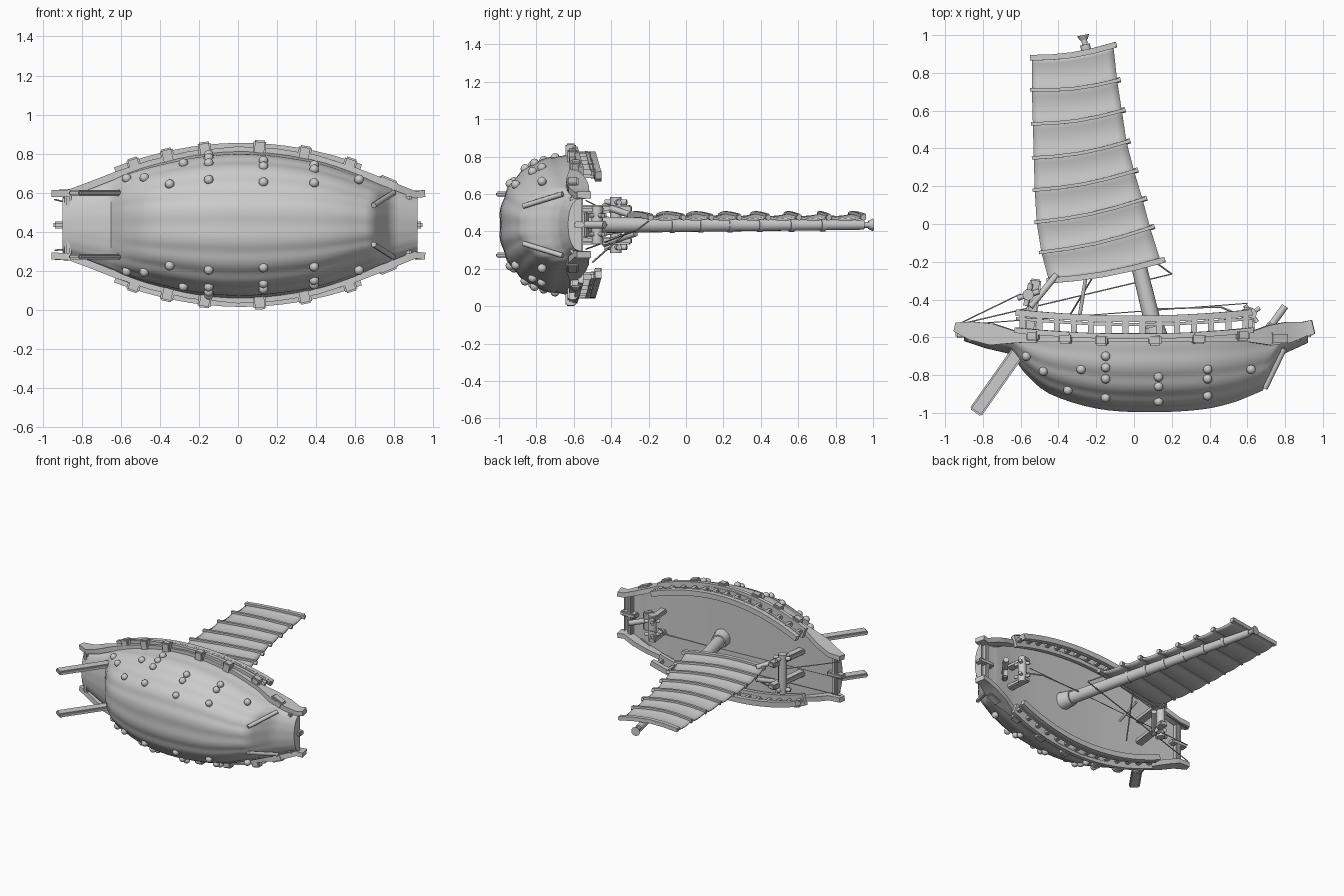
import bpy, bmesh, math
from mathutils import Vector, Matrix

if "Cube" in bpy.data.objects:
    bpy.data.objects.remove(bpy.data.objects["Cube"])

C = 0.435  # height of the ship's centre plane (the ship lies on its side axis, masthead to +y)


def P(x, y, s=0.0):
    return Vector((x, y, C + s))


def finish(name, bm, smooth=True):
    bmesh.ops.recalc_face_normals(bm, faces=bm.faces)
    me = bpy.data.meshes.new(name)
    bm.to_mesh(me)
    bm.free()
    ob = bpy.data.objects.new(name, me)
    bpy.context.collection.objects.link(ob)
    bpy.ops.object.select_all(action='DESELECT')
    ob.select_set(True)
    bpy.context.view_layer.objects.active = ob
    if smooth:
        bpy.ops.object.shade_smooth_by_angle(angle=math.radians(38))
    return ob


def rod(name, p, q, r, r2=None, n=10):
    d = q - p
    bm = bmesh.new()
    m = Matrix.Translation((p + q) / 2) @ d.to_track_quat('Z', 'Y').to_matrix().to_4x4()
    bmesh.ops.create_cone(bm, cap_ends=True, segments=n, radius1=r,
                          radius2=r if r2 is None else r2, depth=d.length, matrix=m)
    return finish(name, bm)


def bar(name, pts, w, h):
    """Rectangular section swept along pts; w = half thickness, h = half height per point."""
    bm = bmesh.new()
    rings = []
    for i, p in enumerate(pts):
        t = (pts[min(i + 1, len(pts) - 1)] - pts[max(i - 1, 0)]).normalized()
        side = t.cross(Vector((0, 1, 0))).normalized()
        up = side.cross(t)
        hh = h[i] if isinstance(h, list) else h
        rings.append([bm.verts.new(p + side * w * a + up * hh * b)
                      for a, b in ((1, 1), (-1, 1), (-1, -1), (1, -1))])
    for a, b in zip(rings, rings[1:]):
        for j in range(4):
            bm.faces.new((a[j], a[(j + 1) % 4], b[(j + 1) % 4], b[j]))
    bm.faces.new(rings[0])
    bm.faces.new(rings[-1])
    return finish(name, bm)


def box(name, c, size, rot=None, bevel=0.008):
    bm = bmesh.new()
    m = Matrix.Translation(c) @ (rot or Matrix()) @ Matrix.Diagonal((*size, 1))
    bmesh.ops.create_cube(bm, size=1, matrix=m)
    bmesh.ops.bevel(bm, geom=bm.edges[:], offset=bevel, segments=2, affect='EDGES')
    return finish(name, bm)


# Hull stations: top x, keel x, half width, sheer y, keel y
ST = [(-.90, -.90, .14, -.56, -.62), (-.78, -.78, .185, -.57, -.66), (-.65, -.65, .235, -.58, -.69),
      (-.58, -.58, .265, -.585, -.79), (-.45, -.45, .305, -.59, -.90), (-.2, -.2, .36, -.6, -.98),
      (.07, .07, .375, -.6, -1.0), (.38, .36, .335, -.595, -.985), (.61, .55, .265, -.585, -.94),
      (.75, .68, .21, -.57, -.885), (.79, .79, .195, -.57, -.69), (.92, .92, .14, -.56, -.63)]
POW = 2.25


def station(f):
    i = min(int(f), len(ST) - 2)
    u = f - i
    a, b = ST[i], ST[i + 1]
    if not 3 <= i <= 7:
        return [p + (q - p) * u for p, q in zip(a, b)]
    o, e = ST[i - 1] if i > 3 else a, ST[i + 2]
    return [.5 * (2 * p + (q - m) * u + (2 * m - 5 * p + 4 * q - n) * u * u
                  + (3 * p - m - 3 * q + n) * u ** 3) for m, p, q, n in zip(o, a, b, e)]


def at_x(x):
    fs = [k / 20 for k in range(20 * (len(ST) - 1) + 1)]
    return min((station(f) for f in fs), key=lambda s: abs(s[0] - x))


# Hull shell with raised plank seams
bm = bmesh.new()
N, SUB = 72, 4
grid = []
for k in range(SUB * (len(ST) - 1) + 1):
    xt, xb, w, t, kl = station(k / SUB)
    ring = []
    for j in range(N + 1):
        a = math.pi * j / N
        c, s = math.cos(a), math.sin(a)
        ridge = 1 - .016 * abs(math.sin(9 * a)) ** 3 * min(1, (t - kl) * 4)
        z = math.copysign(abs(c) ** (2 / POW), c) * w * ridge
        d = max(s, 0) ** (2 / POW) * ridge
        ring.append(bm.verts.new(P(xt + (xb - xt) * d, t - (t - kl) * d, z)))
    grid.append(ring)
for a, b in zip(grid, grid[1:]):
    for j in range(N):
        bm.faces.new((a[j], a[j + 1], b[j + 1], b[j]))
bm.faces.new(grid[0])
bm.faces.new(grid[-1])
finish("hull", bm)

# Deck
bm = bmesh.new()
rows = []
for k in range(45):
    st = station(k / 4)
    rows.append([bm.verts.new(P(st[0], st[3] - .022, s * st[2] * .985)) for s in (-1, 0, 1)])
for a, b in zip(rows, rows[1:]):
    for j in range(2):
        bm.faces.new((a[j], a[j + 1], b[j + 1], b[j]))
finish("deck", bm)

# Bow panel frame
for s in (-1, 1):
    rod("bow_panel_edge", P(.695, -.87, s * .10), P(.797, -.66, s * .165), .014)

POSTS = [-.59 + i * 1.18 / 13 for i in range(14)]
BLOCKS = (-.53, -.36, -.17, .11, .34, .57)


def rail_s(x):
    return .408 - .30 * (x - .02) ** 2


def rail_y(x):
    return -.527 + .085 * x * x


for s in (-1, 1):
    # Gunwales rising to the ends
    xs = [-.95, -.86, -.75, -.62, -.45, -.25, 0, .2, .4, .6, .72, .82, .9, .95]
    pts, hs = [], []
    for x in xs:
        w = .16 if abs(x) > .92 else at_x(x)[2] + .008
        e = max(0, abs(x) - .6) / .35
        pts.append(P(x, -.60 + .055 * e ** 1.5, s * w))
        hs.append(.024 + .034 * math.sin(math.pi * min(e, 1)))
    if s < 0:
        hs[-1] = .03
    hs[-1] = .038
    bar("gunwale", pts, .018, hs)
    # Side walkway, top rail and balusters
    path = [-.62 + i * 1.24 / 16 for i in range(17)]
    bar("walkway", [P(x, rail_y(x) - .068, s * (rail_s(x) - .03)) for x in path], .042, .014)
    bar("top_rail", [P(x, rail_y(x) + .025, s * (rail_s(x) - .035)) for x in path], .02, .017)
    bar("middle_rail", [P(x, rail_y(x) - .005, s * (rail_s(x) - .025)) for x in path], .012, .008)
    for x in POSTS:
        box("baluster", P(x, rail_y(x) - .022, s * (rail_s(x) - .03)), (.032, .085, .03), bevel=.005)
    # Projecting beam ends
    for x in BLOCKS:
        ang = Matrix.Rotation(s * math.atan(.6 * (x - .02)), 4, 'Y')
        box("beam_end", P(x, rail_y(x) - .09, s * (rail_s(x) - .015)), (.066, .055, .085), ang)
    box("bow_beam_end", P(.765, -.605, s * .215), (.10, .06, .055),
        Matrix.Rotation(s * .4, 4, 'Y'))
    # Twin steering boards
    d = Vector((-.19, -.27, 0)).normalized()
    box("rudder", P(-.725, -.835, s * .163), (.40, .075, .03),
        Matrix.Rotation(math.atan2(d.y, d.x), 4, 'Z'))
    # Hull studs
    for x, ys in ((-.15, (-.70, -.76, -.82, -.92)), (.13, (-.81, -.86, -.94)), (.39, (-.77, -.82, -.91)),
                  (.62, (-.77,)), (-.57, (-.70,)), (-.48, (-.78,)), (-.35, (-.88,)), (-.28, (-.77,))):
        for y in ys:
            st = at_x(x)
            d = min(.99, (st[3] - y) / (st[3] - st[4]))
            z = st[2] * (1 - d ** POW) ** (1 / POW)
            bm = bmesh.new()
            bmesh.ops.create_icosphere(bm, subdivisions=2, radius=.025,
                                       matrix=Matrix.Translation(P(x, y, s * z)))
            finish("stud", bm)

# Centre beams and cross beams at bow and stern
for e, y in ((-1, -.575), (1, -.57)):
    box("centre_beam", P(e * .88, y, 0), (.13, .055, .036))
    box("end_board", P(e * .87, -.585, 0), (.035, .07, .31))

# Mast, collar and masthead
foot, head = P(.125, -.63), P(-.26, .95)
rod("mast", foot, head, .046, .026, 16)
rod("mast_collar", foot, foot.lerp(head, .055), .066, .055, 16)
rod("mast_neck", head, P(-.265, .985), .016)
rod("masthead", P(-.265, .975), P(-.27, 1.0), .022, .034)

# Battened sail
LEFT = [(-.54, .88), (-.54, .71), (-.535, .53), (-.53, .35), (-.525, .18), (-.515, .01), (-.49, -.15), (-.45, -.30)]
RIGHT = [(-.11, .945), (-.09, .76), (-.065, .60), (-.04, .435), (0, .28), (.045, .13), (.085, -.02), (.14, -.195)]


def sail_pt(f, u, off=0):
    i = min(int(f), 6)
    v = f - i
    l = Vector(LEFT[i]).lerp(Vector(LEFT[i + 1]), v)
    r = Vector(RIGHT[i]).lerp(Vector(RIGHT[i + 1]), v)
    p = l.lerp(r, u)
    return P(p.x, p.y - .018 * math.sin(math.pi * u),
             .04 + .014 * math.sin(math.pi * u) - .012 * math.sin(math.pi * v) + off)


bm = bmesh.new()
vs = [[bm.verts.new(sail_pt(k / 6, u / 12)) for u in range(13)] for k in range(43)]
for a, b in zip(vs, vs[1:]):
    for j in range(12):
        bm.faces.new((a[j], a[j + 1], b[j + 1], b[j]))
sail = finish("sail", bm)
so = sail.modifiers.new("thickness", 'SOLIDIFY')
so.thickness, so.offset = .012, 0
for i in range(8):
    thick = .015 if i in (0, 7) else .009
    bar("batten", [sail_pt(i, u, .004) for u in (-.02, .25, .5, .75, 1.025)], .015, thick)
    rod("batten_tip", sail_pt(i, 1.0), sail_pt(i, 1.04), .015)
    m = foot.lerp(head, (sail_pt(i, .7).y + .63) / 1.58)
    if 0 < i < 7:
        rod("mast_lashing", m - Vector((-.004, .012, 0)), m + Vector((-.004, .012, 0)), .045 - .01 * (7 - i) / 7)

# Stern frame with windlass
for s in (-1, 1):
    box("stern_post", P(-.54, -.46, s * .085), (.06, .34, .04), Matrix.Rotation(-.12, 4, 'Z'))
    rod("stern_brace", P(-.55, -.44, s * .10), P(-.41, -.27, s * .045), .018)
    for a in (.3, 1.35):
        d = Vector((math.cos(a), math.sin(a), 0)) * .06
        c = P(-.56, -.375, s * .12)
        rod("windlass_handle", c - d, c + d, .015)
rod("windlass_drum", P(-.56, -.375, -.15), P(-.56, -.375, .15), .03, n=12)

# Bow windlass
for s in (-1, 1):
    box("bow_post", P(.61, -.53, s * .08), (.055, .18, .035), Matrix.Rotation(.1, 4, 'Z'))
    for a in (.6, 2.2):
        d = Vector((math.cos(a), math.sin(a), 0)) * .055
        rod("bow_handle", P(.62, -.475, s * .05) - d, P(.62, -.475, s * .05) + d, .012)
rod("bow_drum", P(.62, -.475, -.10), P(.62, -.475, .10), .03, n=12)
rod("bow_anchor_beam", P(.68, -.60, 0), P(.80, -.435, 0), .02)
box("bow_cross_board", P(.71, -.555, 0), (.04, .07, .14), Matrix.Rotation(-.6, 4, 'Z'))

# Rigging
rod("boat_hook", P(-.29, -.5, -.06), P(-.255, -.28, -.02), .010)
for p, q, r in ((P(-.94, -.535, .13), P(-.6, -.37, .05), .004), (P(-.94, -.535, -.13), P(.2, -.265, -.03), .004),
                (P(-.94, -.535), P(.6, -.42), .003), (P(.2, -.265, -.03), P(.11, -.2, .02), .005),
                (P(.1, -.45), P(.46, -.44), .004), (P(.46, -.44), P(.58, -.49), .006),
                (P(-.35, -.5, -.2), P(-.2, -.25, .02), .005)):
    rod("rope", p, q, r, n=6)
